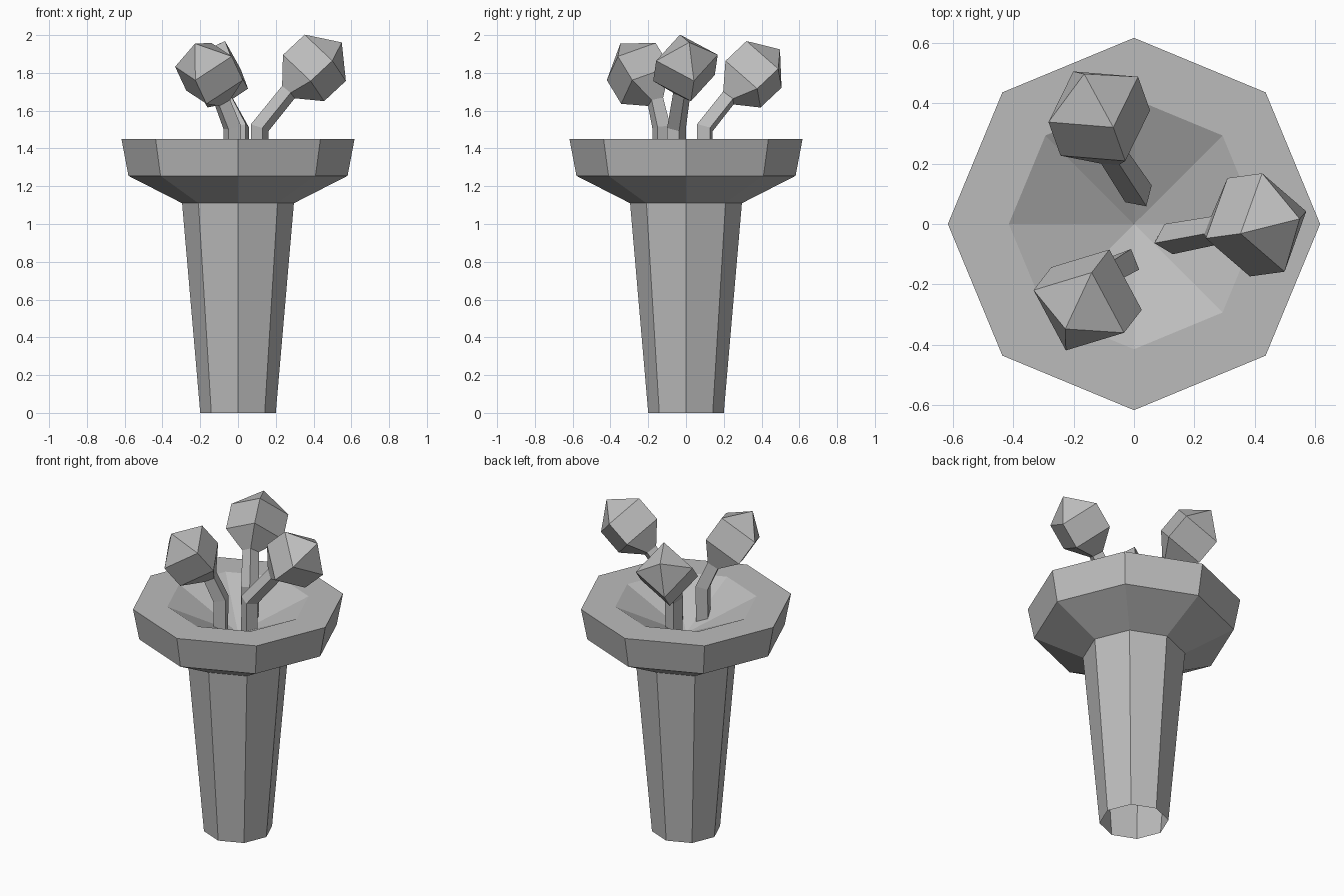
import bpy
import bmesh
from math import cos, sin, pi
from mathutils import Vector

cube = bpy.data.objects.get("Cube")
if cube:
    bpy.data.objects.remove(cube, do_unlink=True)

stone = bpy.data.materials.new("grey_stone")
stone.use_nodes = True
GREY = (0.5, 0.5, 0.5, 1)
stone.diffuse_color = GREY
stone.node_tree.nodes["Principled BSDF"].inputs["Base Color"].default_value = GREY


def loft(name, rings, tip):
    """Skin equal-sized rings of points and close the end on a tip."""
    bm = bmesh.new()
    loops = [[bm.verts.new(p) for p in ring] for ring in rings]
    top = bm.verts.new(tip)
    n = len(loops[0])
    for i in range(n):
        j = (i + 1) % n
        for low, high in zip(loops, loops[1:]):
            bm.faces.new((low[i], low[j], high[j], high[i]))
        bm.faces.new((loops[-1][i], loops[-1][j], top))
    bmesh.ops.recalc_face_normals(bm, faces=bm.faces)
    mesh = bpy.data.meshes.new(name)
    bm.to_mesh(mesh)
    bm.free()
    mesh.materials.append(stone)
    obj = bpy.data.objects.new(name, mesh)
    bpy.context.collection.objects.link(obj)


# Eight-sided pedestal, open below, with a flared rim and a shallow bowl
profile = [(0.2, 0), (0.296, 1.11), (0.58, 1.255), (0.617, 1.45), (0.415, 1.45)]
octagon = [Vector((cos(k * pi / 4), sin(k * pi / 4), 0)) for k in range(8)]
loft("pedestal_bowl",
     [[c * r + Vector((0, 0, z)) for c in octagon] for r, z in profile],
     (0, 0, 1.25))


def bud(name, root, centre, axis, corner):
    """Square bent stem that widens into a faceted block with a pyramid tip."""
    root, centre, axis = Vector(root), Vector(centre), Vector(axis).normalized()
    u = Vector(corner) - centre
    u = (u - axis * u.dot(axis)).normalized()
    v = axis.cross(u)
    up = Vector((0, 0, 1))
    bend = root + up * 0.22
    neck = centre - axis * 0.268
    run = (neck - bend).normalized()

    def ring(at, facing, radius):
        turn = axis.rotation_difference(facing)
        return [at + (turn @ d) * radius for d in (u, v, -u, -v)]

    rings = [ring(root, up, 0.05),
             ring(bend, (up + run).normalized(), 0.052),
             ring(neck, (run + axis).normalized(), 0.048),
             ring(centre - axis * 0.158, axis, 0.168),
             ring(centre, axis, 0.168)]
    loft(name, rings, centre + axis * 0.12)


# Three buds leaning outwards
bud("bud_left", (0.115, -0.05, 1.29), (0.462, 0.005, 1.88),
    (0.73, 0.1, 0.68), (0.36, -0.03, 2.0))
bud("bud_back", (0.015, 0.1, 1.29), (-0.135, 0.413, 1.845),
    (-0.25, 0.7, 0.66), (-0.07, 0.325, 1.975))
bud("bud_front", (-0.03, -0.13, 1.29), (-0.183, -0.29, 1.86),
    (-0.37, -0.48, 0.79), (-0.14, -0.16, 1.96))
